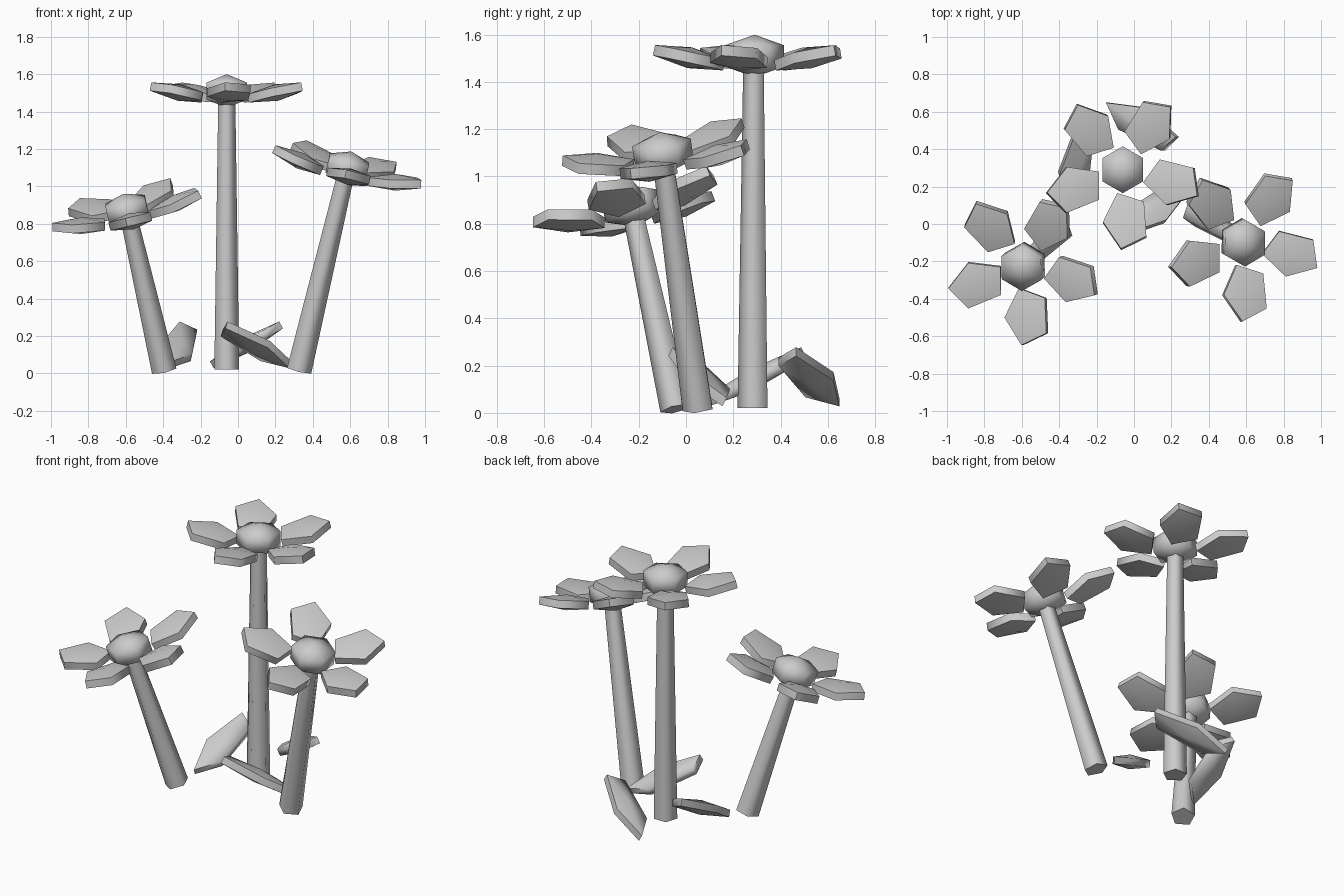
import bpy
from math import sin, cos, radians, tau
from mathutils import Matrix, Vector

if "Cube" in bpy.data.objects:
    bpy.data.objects.remove(bpy.data.objects["Cube"])


def add_object(name, verts, faces, matrix):
    mesh = bpy.data.meshes.new(name)
    mesh.from_pydata([matrix @ Vector(v) for v in verts], [], faces)
    mesh.shade_smooth()
    mesh.set_sharp_from_angle(angle=radians(75))
    obj = bpy.data.objects.new(name, mesh)
    bpy.context.collection.objects.link(obj)
    return obj


def ring(n, rx, ry, z, phase):
    return [(rx * cos(radians(phase) + tau * i / n),
             ry * sin(radians(phase) + tau * i / n), z) for i in range(n)]


def side_faces(n):
    return [(i, (i + 1) % n, n + (i + 1) % n, n + i) for i in range(n)]


def lens(name, n, rx, ry, h, phase, matrix):
    """Coarse flattened ball: upright rim with a shallow pyramid on each side."""
    verts = ring(n, rx, ry, -h / 2, phase) + ring(n, rx, ry, h / 2, phase)
    verts += [(0, 0, -h), (0, 0, h)]
    faces = side_faces(n)
    for i in range(n):
        j = (i + 1) % n
        faces += [(j, i, 2 * n), (n + i, n + j, 2 * n + 1)]
    return add_object(name, verts, faces, matrix)


def stem(name, r0, r1, length, matrix):
    verts = ring(5, r0, r0, 0, -90) + ring(5, r1, r1, length, -90)
    faces = side_faces(5) + [tuple(range(4, -1, -1)), tuple(range(5, 10))]
    return add_object(name, verts, faces, matrix)


def flower(name, base, head):
    base, head = Vector(base), Vector(head)
    axis = head - base
    turn = Vector((0, 0, 1)).rotation_difference(axis).to_matrix().to_4x4()
    stem(name + "_stem", 0.07, 0.048, axis.length - 0.04,
         Matrix.Translation(base) @ turn)
    frame = Matrix.Translation(head) @ turn
    lens(name + "_centre", 6, 0.125, 0.125, 0.09, 90, frame)
    # five petals raised slightly outwards
    for i in range(5):
        m = (frame @ Matrix.Rotation(radians(-86 + 72 * i), 4, 'Z')
             @ Matrix.Translation((0.275, 0, -0.008))
             @ Matrix.Rotation(radians(-12), 4, 'Y'))
        lens(f"{name}_petal_{i + 1}", 5, 0.16, 0.125, 0.045, -18, m)


# Flowers
flower("left_flower", (-0.395, -0.04, 0.017), (-0.593, -0.227, 0.875))
flower("tall_flower", (-0.06, 0.288, 0.02), (-0.06, 0.29, 1.51))
flower("right_flower", (0.327, 0.055, 0.017), (0.585, -0.098, 1.10))

# Leaves around the stems: one tilted shape turned about z
tilt = Matrix.Rotation(radians(-30), 4, 'Y') @ Matrix.Rotation(radians(-26.5), 4, 'Z')
for name, centre, spin in [("back_leaf", (0.044, 0.527, 0.152), 0),
                           ("left_leaf", (-0.31, 0.30, 0.152), 110),
                           ("right_leaf", (0.085, 0.065, 0.152), 240)]:
    m = Matrix.Translation(centre) @ Matrix.Rotation(radians(spin), 4, 'Z') @ tilt
    lens(name, 5, 0.247, 0.09, 0.042, 27, m)
